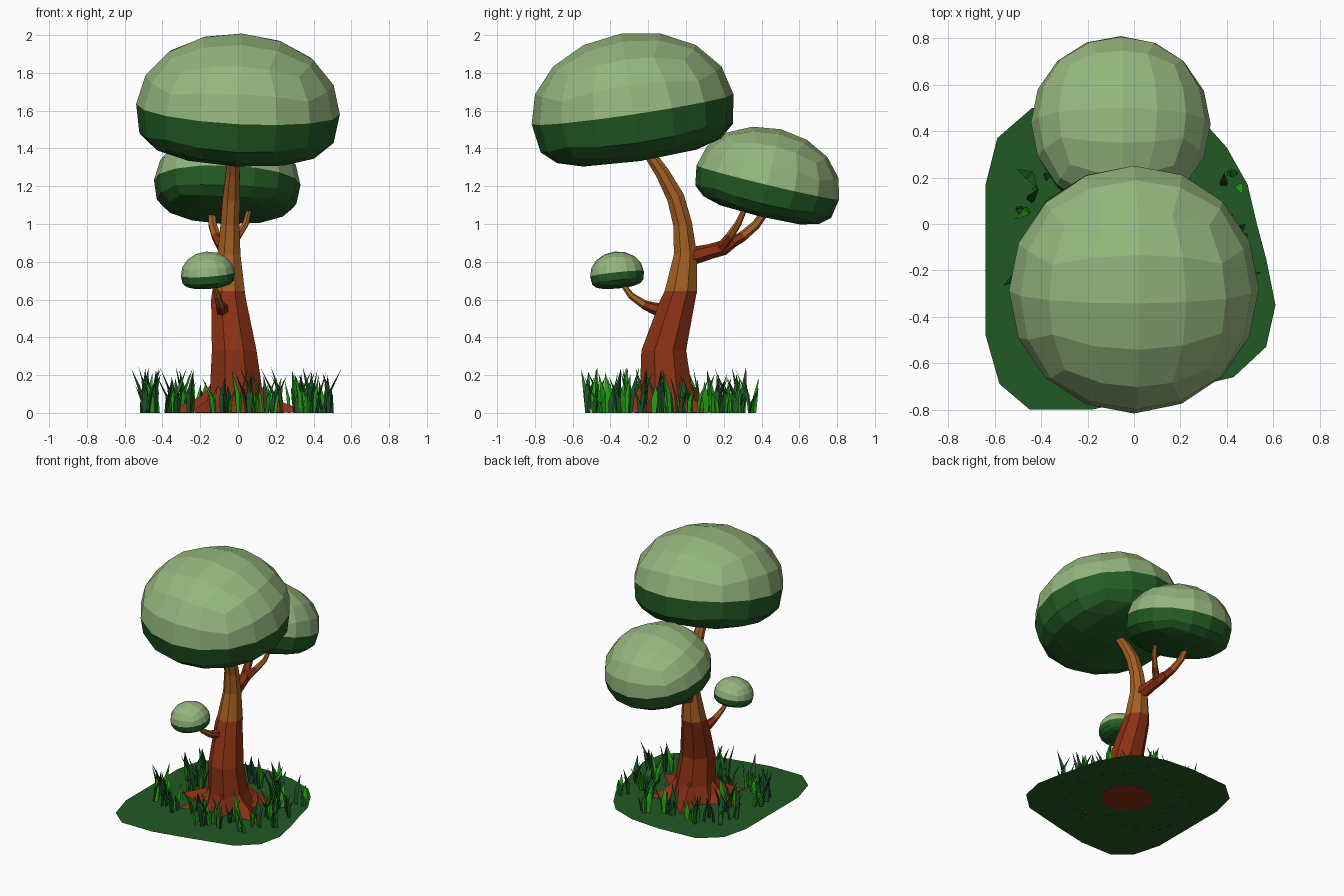
import bpy, bmesh, math, random
from mathutils import Vector, Matrix

if "Cube" in bpy.data.objects:
    bpy.data.objects.remove(bpy.data.objects["Cube"])

random.seed(4)
UP = Vector((0, 0, 1))


def mat(name, rgb):
    m = bpy.data.materials.new(name)
    m.diffuse_color = (*rgb, 1)
    m.use_nodes = True
    m.node_tree.nodes["Principled BSDF"].inputs["Base Color"].default_value = m.diffuse_color
    return m


LEAF_LIGHT = mat("light leaf green", (0.30, 0.47, 0.21))
LEAF_DARK = mat("dark leaf green", (0.017, 0.108, 0.018))
SOIL = mat("ground green", (0.016, 0.098, 0.017))
BARK_RED = mat("red brown bark", (0.254, 0.030, 0.007))
BARK_TAN = mat("tan bark", (0.376, 0.117, 0.017))
BLADE_BRIGHT = mat("bright grass", (0.017, 0.35, 0.007))
BLADE_DARK = mat("dark grass", (0.012, 0.085, 0.022))


def finish(name, bm, mats, fix=True):
    if fix:
        bmesh.ops.recalc_face_normals(bm, faces=bm.faces[:])
    me = bpy.data.meshes.new(name)
    bm.to_mesh(me)
    bm.free()
    for m in mats:
        me.materials.append(m)
    ob = bpy.data.objects.new(name, me)
    bpy.context.collection.objects.link(ob)
    return ob


def tube(name, pts, sides, split, flat_below=0):
    """Tapered tube through (x, y, z, radius); the first 'split' segments are red bark."""
    bm = bmesh.new()
    rings = []
    for i, (x, y, z, r) in enumerate(pts):
        a, b = pts[max(i - 1, 0)], pts[min(i + 1, len(pts) - 1)]
        t = UP if z < flat_below else Vector([b[k] - a[k] for k in range(3)]).normalized()
        q = UP.rotation_difference(t)
        ring = []
        for k in range(sides):
            ang = math.tau * (k + 0.5) / sides
            ring.append(bm.verts.new(Vector((x, y, z)) + q @ Vector((r * math.cos(ang), r * math.sin(ang), 0))))
        rings.append(ring)
    for i in range(len(rings) - 1):
        for k in range(sides):
            j = (k + 1) % sides
            f = bm.faces.new((rings[i][k], rings[i][j], rings[i + 1][j], rings[i + 1][k]))
            f.material_index = 0 if i < split else 1
    bm.faces.new(rings[0][::-1])
    bm.faces.new(rings[-1]).material_index = 0 if split >= len(pts) - 1 else 1
    return finish(name, bm, [BARK_RED, BARK_TAN])


def canopy(name, loc, width, up, down, tilt_x, tilt_y=0):
    """Rounded cube: domed above the rim, boxy and flat below it."""
    bm = bmesh.new()
    bmesh.ops.create_cube(bm, size=2)
    bmesh.ops.subdivide_edges(bm, edges=bm.edges[:], cuts=3, use_grid_fill=True)
    for f in bm.faces:
        f.material_index = 0 if f.calc_center_median().z > 0 else 1
    for v in bm.verts:
        p = Vector([math.tan(c * math.pi / 4) for c in v.co]).normalized()
        if p.z < -1e-4:
            r = math.hypot(p.x, p.y)
            s = r ** 0.6 / r if r > 1e-4 else 1
            v.co = (p.x * s * width, p.y * s * width, -down * (-p.z) ** 0.6)
        else:
            v.co = (p.x * width, p.y * width, p.z * up)
    rot = Matrix.Rotation(math.radians(tilt_x), 4, 'X') @ Matrix.Rotation(math.radians(tilt_y), 4, 'Y')
    bm.transform(Matrix.Translation(loc) @ rot)
    return finish(name, bm, [LEAF_LIGHT, LEAF_DARK])


# Ground patch
outline = [(-.64, -.48), (-.58, -.69), (-.45, -.80), (-.18, -.80), (.10, -.74), (.43, -.66), (.57, -.53),
           (.61, -.35), (.57, -.15), (.53, 0), (.49, .17), (.40, .33), (.31, .43), (.12, .50),
           (-.12, .52), (-.44, .50), (-.59, .37), (-.64, .17)]
bm = bmesh.new()
bm.faces.new([bm.verts.new((x, y, 0.002)) for x, y in outline])
finish("ground", bm, [SOIL], fix=False)

# Trunk
tube("trunk", [(-.01, -.10, 0, .19), (-.01, -.105, .12, .15), (-.02, -.118, .33, .128), (-.05, -.043, .60, .10),
               (-.05, -.027, .645, .093), (-.048, -.003, .84, .066), (-.042, -.018, 1.0, .054),
               (-.035, -.055, 1.14, .05), (-.028, -.125, 1.27, .04), (-.025, -.18, 1.35, .034),
               (-.02, -.23, 1.43, .03)], 8, 4, flat_below=0.9)

# Roots: wedges spreading from the trunk foot
bm = bmesh.new()
for deg, reach in [(-22, .41), (42, .33), (107, .35), (187, .38), (228, .36), (285, .27)]:
    d = Matrix.Rotation(math.radians(deg), 3, 'Z')
    o = Vector((-.01, -.10, 0))
    tip, left, right, top = [bm.verts.new(o + d @ Vector(p)) for p in
                             ((reach, 0, .003), (.13, .11, .003), (.13, -.11, .003), (.12, 0, .17))]
    knee = bm.verts.new(o + d @ Vector((.19, 0, .085)))
    for f in ((tip, left, knee), (left, top, knee), (tip, knee, right), (right, knee, top),
              (tip, right, left), (left, right, top)):
        bm.faces.new(f)
finish("roots", bm, [BARK_RED])

# Branches
tube("front_branch", [(-.07, -.08, .535, .042), (-.085, -.16, .55, .034), (-.095, -.22, .572, .024),
                      (-.11, -.29, .62, .018), (-.13, -.335, .68, .013), (-.14, -.35, .72, .01)], 6, 2)
tube("back_branch", [(-.045, .01, .825, .05), (-.06, .13, .855, .04), (-.07, .20, .875, .04),
                     (-.08, .25, .90, .025)], 6, 3)
tube("back_fork_left", [(-.08, .20, .875, .032), (-.115, .30, .935, .027), (-.135, .37, .995, .024),
                        (-.14, .43, 1.08, .02)], 6, 1)
tube("back_fork_right", [(-.05, .19, .88, .028), (.00, .235, .94, .022), (.04, .275, 1.0, .018),
                         (.065, .32, 1.10, .012)], 6, 1)

# Leaf canopies
canopy("main_canopy", (0, -.283, 1.608), .54, .405, .275, 8.5, 3)
canopy("back_canopy", (-.057, .433, 1.22), .388, .29, .185, -13.5, 2)
canopy("small_canopy", (-.16, -.365, .735), .143, .12, .075, 6, -4)

# Grass tufts: folded pointed blades leaning outwards in a ring round the trunk
bm = bmesh.new()
for i in range(32):
    a = math.tau * (i + random.uniform(-.3, .3)) / 32
    r = random.uniform(.58, 1)
    base = Vector((.53 * r * math.cos(a), -.09 + .48 * r * math.sin(a), 0))
    for k in range(4):
        p = base + Vector((random.uniform(-.04, .04), random.uniform(-.04, .04), 0))
        b = math.tau * (k + random.random()) / 4
        lean = Vector((math.cos(b), math.sin(b), 0))
        side = Vector((-lean.y, lean.x, 0))
        h = random.uniform(.11, .25)
        out = h * random.uniform(.15, .4)
        rows = []
        for t, w in ((0, .013), (.45, .019)):
            c = p + lean * out * t * t + UP * h * t
            rows.append([bm.verts.new(c + side * w), bm.verts.new(c + lean * .012), bm.verts.new(c - side * w)])
        tip = bm.verts.new(p + lean * out + UP * h)
        m = 0 if random.random() < .5 else 1
        for s in range(3):
            n = (s + 1) % 3
            bm.faces.new((rows[0][s], rows[0][n], rows[1][n], rows[1][s])).material_index = m
            bm.faces.new((rows[1][s], rows[1][n], tip)).material_index = m
finish("grass", bm, [BLADE_BRIGHT, BLADE_DARK])
